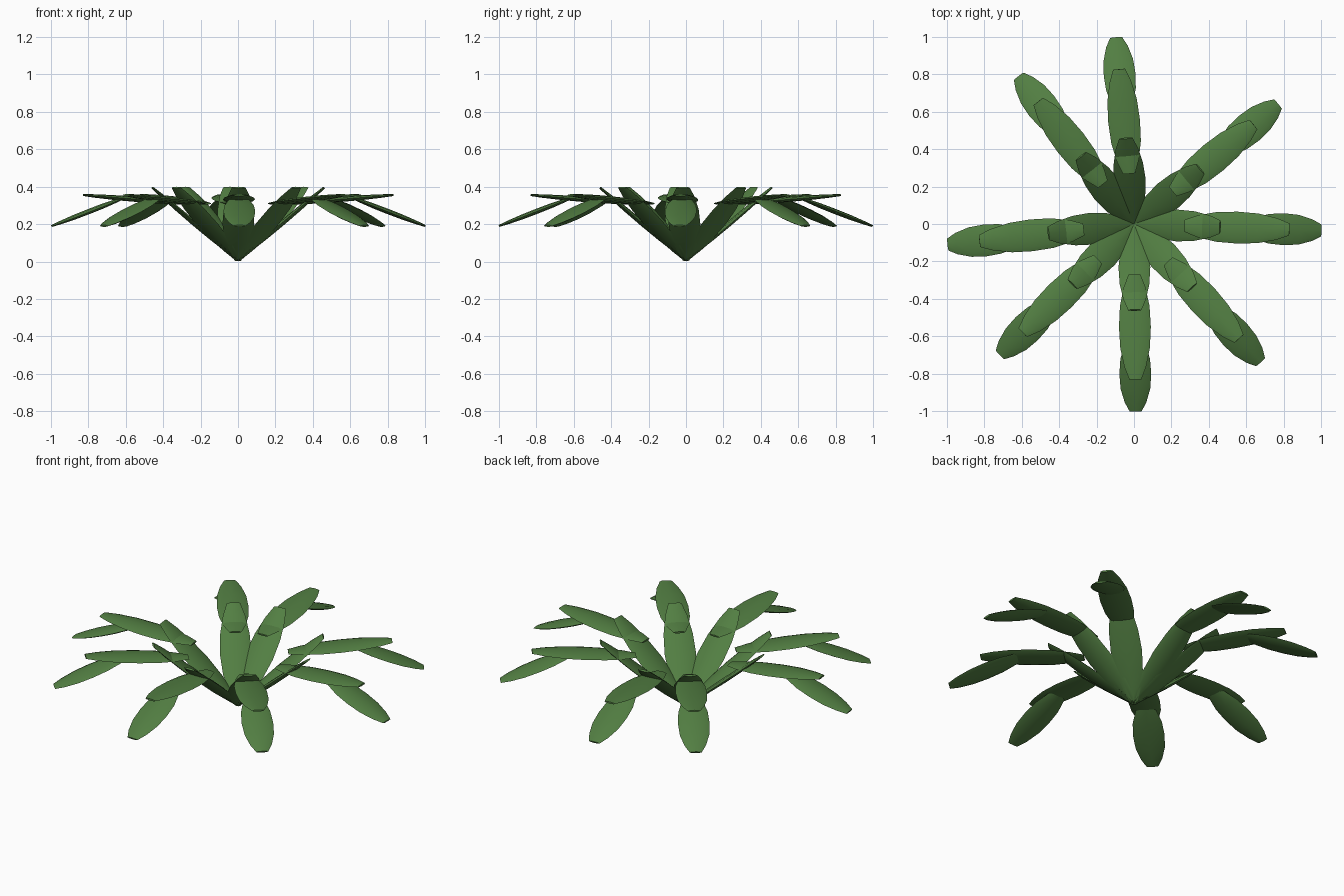
import bpy, bmesh, math
from mathutils import Vector, Matrix

if "Cube" in bpy.data.objects:
    bpy.data.objects.remove(bpy.data.objects["Cube"])

green = bpy.data.materials.new("leaf_green")
green.diffuse_color = (0.085, 0.21, 0.055, 1)
green.use_nodes = True
green.node_tree.nodes["Principled BSDF"].inputs["Base Color"].default_value = green.diffuse_color

SIDES = 8
# Stations along a pad: (fraction of length, fraction of half width)
PAD = [(0, .38), (.12, .68), (.3, .93), (.5, 1), (.7, .93), (.88, .68), (1, .38)]
BASE_PAD = [(0, .2), (.12, .52), (.3, .86), (.5, 1), (.7, .93), (.88, .7), (1, .42)]


def pad(name, start, end, half_width, half_thick, azimuth, stations):
    """Flattened lens-shaped pad running between two (radius, height) points."""
    a, b = Vector((start[0], 0, start[1])), Vector((end[0], 0, end[1]))
    along = (b - a).normalized()
    side = Vector((0, 1, 0))
    up = along.cross(side)
    bm = bmesh.new()
    rings = []
    for t, w in stations:
        c = a.lerp(b, t)
        ring = []
        for i in range(SIDES):
            ang = math.tau * i / SIDES
            ring.append(bm.verts.new(c + side * (math.cos(ang) * half_width * w)
                                     + up * (math.sin(ang) * half_thick * w)))
        rings.append(ring)
    for r0, r1 in zip(rings, rings[1:]):
        for i in range(SIDES):
            j = (i + 1) % SIDES
            bm.faces.new((r0[i], r0[j], r1[j], r1[i]))
    bm.faces.new(rings[0])
    bm.faces.new(rings[-1])
    bmesh.ops.recalc_face_normals(bm, faces=bm.faces[:])
    bm.transform(Matrix.Rotation(math.radians(azimuth), 4, 'Z'))
    mesh = bpy.data.meshes.new(name)
    bm.to_mesh(mesh)
    bm.free()
    mesh.materials.append(green)
    ob = bpy.data.objects.new(name, mesh)
    bpy.context.collection.objects.link(ob)
    bpy.ops.object.select_all(action='DESELECT')
    ob.select_set(True)
    bpy.context.view_layer.objects.active = ob
    bpy.ops.object.shade_smooth_by_angle(angle=math.radians(50))


# Eight arching stems, each made of three overlapping pads
for n, az in enumerate((-2, 39.8, 95.5, 128, 186.3, 224.3, 270.5, 312.5), 1):
    pad(f"lower_pad_{n}", (0.0, 0.005), (0.46, 0.395), .085, .014, az, BASE_PAD)
    pad(f"middle_pad_{n}", (0.27, 0.31), (0.83, 0.355), .085, .014, az, PAD)
    pad(f"tip_pad_{n}", (0.60, 0.345), (1.0, 0.19), .085, .014, az, PAD)
